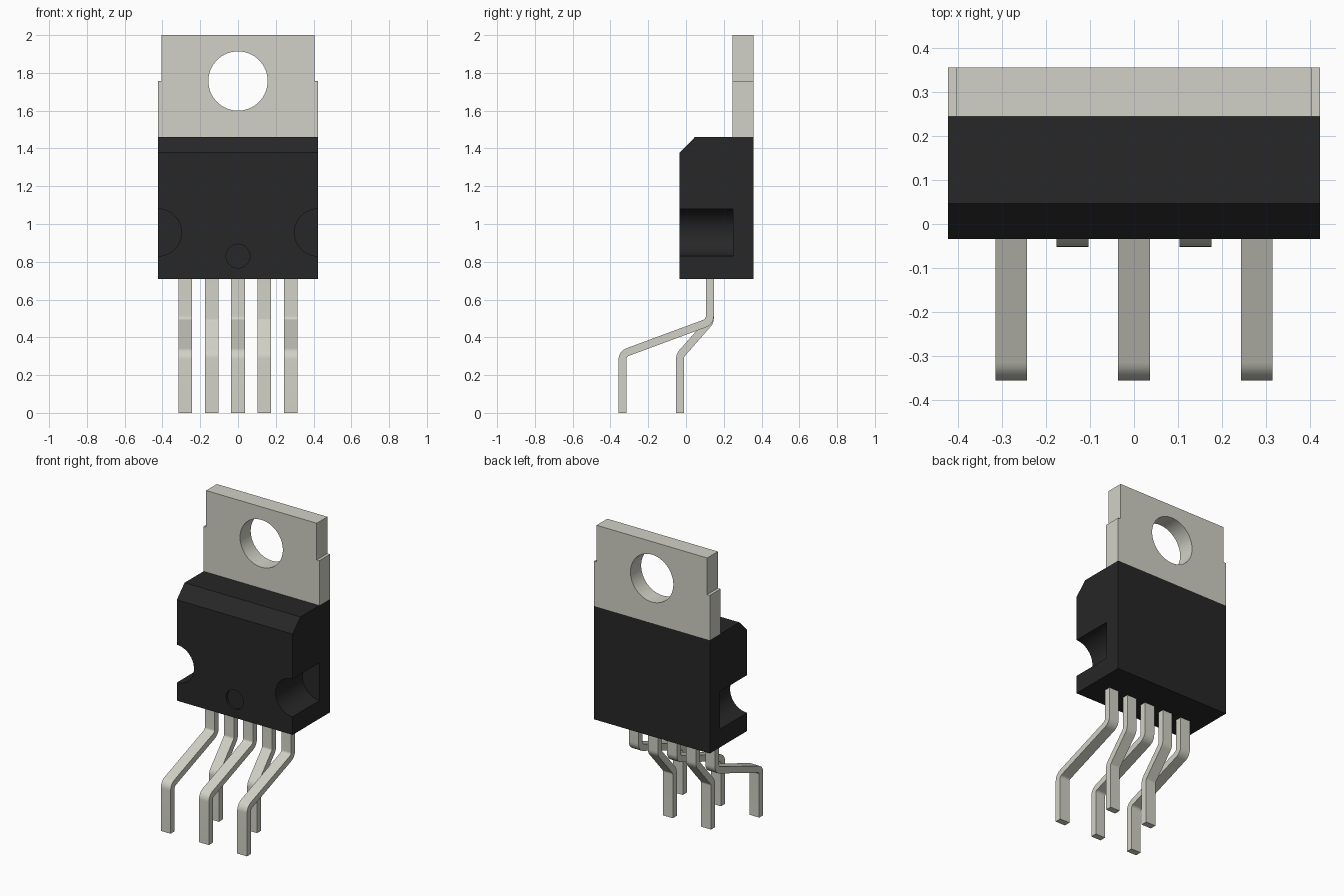
import bpy, bmesh, math
from mathutils import Vector, Matrix

if "Cube" in bpy.data.objects:
    bpy.data.objects.remove(bpy.data.objects["Cube"])


def material(name, rgb):
    m = bpy.data.materials.new(name)
    m.use_nodes = True
    m.diffuse_color = (*rgb, 1)
    m.node_tree.nodes["Principled BSDF"].inputs["Base Color"].default_value = (*rgb, 1)
    return m


BLACK = material("black plastic", (0.02, 0.02, 0.02))
METAL = material("tinned metal", (0.64, 0.64, 0.57))


def prism(name, points, start, depth, mat):
    """Extrude a closed list of 3D points along the depth vector."""
    bm = bmesh.new()
    face = bm.faces.new([bm.verts.new(Vector(p) + Vector(start)) for p in points])
    new = bmesh.ops.extrude_face_region(bm, geom=[face])["geom"]
    bmesh.ops.translate(bm, vec=depth, verts=[v for v in new if isinstance(v, bmesh.types.BMVert)])
    bmesh.ops.recalc_face_normals(bm, faces=bm.faces)
    return finish(name, bm, mat)


def finish(name, bm, mat):
    mesh = bpy.data.meshes.new(name)
    bm.to_mesh(mesh)
    bm.free()
    mesh.materials.append(mat)
    obj = bpy.data.objects.new(name, mesh)
    bpy.context.collection.objects.link(obj)
    return obj


def drill(target, x, z, radius, y0, y1):
    """Cut a round hole running along y from y0 to y1."""
    bm = bmesh.new()
    place = Matrix.Translation((x, (y0 + y1) / 2, z)) @ Matrix.Rotation(math.pi / 2, 4, "X")
    bmesh.ops.create_cone(bm, cap_ends=True, segments=64, radius1=radius,
                          radius2=radius, depth=y1 - y0, matrix=place)
    cutter = finish("hole_cutter", bm, target.data.materials[0])
    cutter.hide_render = True
    mod = target.modifiers.new("hole", "BOOLEAN")
    mod.object, mod.solver = cutter, "EXACT"
    activate(target)
    bpy.ops.object.modifier_apply(modifier=mod.name)
    bpy.data.objects.remove(cutter)


def activate(obj):
    bpy.ops.object.select_all(action="DESELECT")
    obj.select_set(True)
    bpy.context.view_layer.objects.active = obj


def smooth(obj):
    activate(obj)
    bpy.ops.object.shade_smooth_by_angle(angle=math.radians(30))


HALF, BACK, FRONT = 0.424, 0.357, -0.034
BASE, TOP = 0.71, 1.46

# Moulded body with a chamfered top front edge
side = [(FRONT, BASE), (BACK, BASE), (BACK, TOP), (0.047, TOP), (FRONT, 1.378)]
body = prism("body", [(0, y, z) for y, z in side], (-HALF, 0, 0), (2 * HALF, 0, 0), BLACK)
for s in (-1, 1):
    drill(body, s * HALF, 0.955, 0.125, -0.2, 0.248)
drill(body, 0, 0.83, 0.063, -0.2, FRONT + 0.015)
smooth(body)

# Metal tab, stepped in at the sides, with a mounting hole
half = [(HALF, TOP), (HALF, 1.757), (0.405, 1.757), (0.405, 2)]
outline = half + [(-x, z) for x, z in reversed(half)]
tab = prism("mounting_tab", [(x, 0, z) for x, z in outline], (0, 0.245, 0),
            (0, BACK - 0.245, 0), METAL)
drill(tab, 0, 1.757, 0.157, 0, 0.6)
smooth(tab)


def rounded(path, radius, steps=8):
    """Return (point, normal) pairs along a path with its corners turned into arcs."""
    pts = [Vector(p) for p in path]
    dirs = [(b - a).normalized() for a, b in zip(pts, pts[1:])]
    perp = lambda d: Vector((-d.y, d.x))
    out = [(pts[0], perp(dirs[0]))]
    for p, d0, d1 in zip(pts[1:-1], dirs, dirs[1:]):
        turn = math.atan2(d0.x * d1.y - d0.y * d1.x, d0.dot(d1))
        sign = math.copysign(1, turn)
        n0 = perp(d0)
        centre = p - d0 * radius * math.tan(abs(turn) / 2) + n0 * radius * sign
        for i in range(steps + 1):
            n = Matrix.Rotation(turn * i / steps, 2) @ n0
            out.append((centre - n * radius * sign, n))
    return out + [(pts[-1], perp(dirs[-1]))]


# Five bent leads, alternating between the front and rear rows
THICK, WIDTH, PITCH = 0.042, 0.072, 0.14
for i in range(5):
    foot = -0.336 if i % 2 == 0 else -0.031
    knee = 0.312 if i % 2 == 0 else 0.305
    path = rounded([(0.126, BASE + 0.03), (0.126, 0.483), (foot, knee), (foot, 0)], 0.042)
    loop = [p + n * THICK / 2 for p, n in path] + [p - n * THICK / 2 for p, n in reversed(path)]
    lead = prism(f"lead_{i + 1}", [(0, p.x, p.y) for p in loop],
                 ((i - 2) * PITCH - WIDTH / 2, 0, 0), (WIDTH, 0, 0), METAL)
    smooth(lead)
